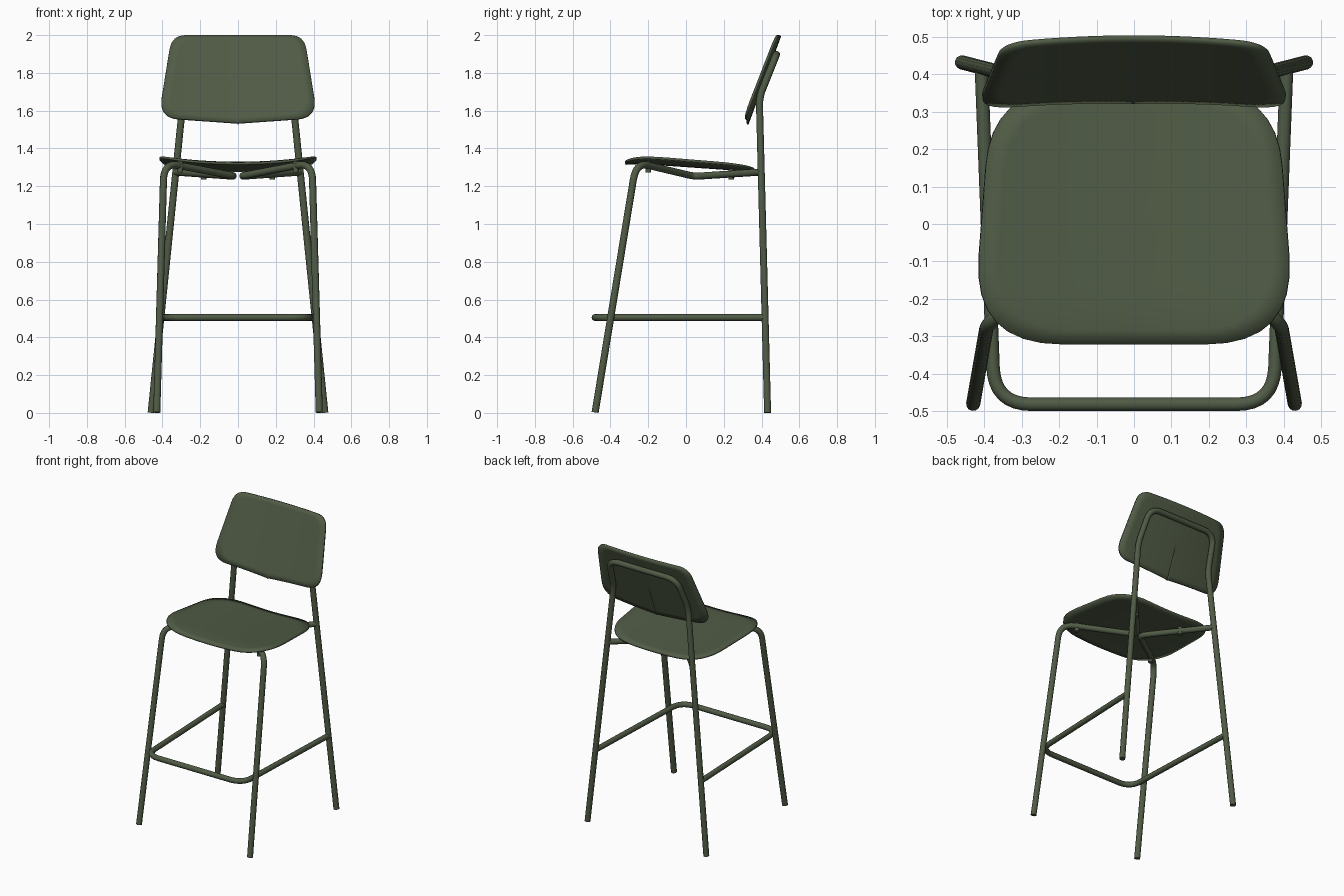
import bpy
import math
from mathutils import Vector

cube = bpy.data.objects.get("Cube")
if cube:
    bpy.data.objects.remove(cube)

# Single olive green finish
olive = bpy.data.materials.new("olive_green")
olive.use_nodes = True
colour = (0.08, 0.105, 0.06, 1)
olive.diffuse_color = colour
bsdf = next(n for n in olive.node_tree.nodes if n.type == 'BSDF_PRINCIPLED')
bsdf.inputs["Base Color"].default_value = colour
bsdf.inputs["Roughness"].default_value = 0.6

TUBE = 0.019


def activate(obj):
    bpy.ops.object.select_all(action='DESELECT')
    obj.select_set(True)
    bpy.context.view_layer.objects.active = obj


def rounded(corners, closed=False, steps=8):
    """Round a polyline; each corner is (point, setback)."""
    pts = [Vector(c[0]) for c in corners]
    out = []
    for i, (p, (_, setback)) in enumerate(zip(pts, corners)):
        if not setback or (not closed and i in (0, len(pts) - 1)):
            out.append(p)
            continue
        a = p + (pts[i - 1] - p).normalized() * setback
        b = p + (pts[(i + 1) % len(pts)] - p).normalized() * setback
        for s in range(steps + 1):
            t = s / steps
            out.append(a * (1 - t) ** 2 + p * 2 * t * (1 - t) + b * t * t)
    return out


def mirrored(corners):
    return [((-p[0], *p[1:]), r) for p, r in reversed(corners)]


def tube(name, corners, radius=TUBE):
    curve = bpy.data.curves.new(name, 'CURVE')
    curve.dimensions = '3D'
    curve.fill_mode = 'FULL'
    curve.bevel_depth = radius
    curve.bevel_resolution = 4
    curve.use_fill_caps = True
    path = rounded(corners)
    spline = curve.splines.new('POLY')
    spline.points.add(len(path) - 1)
    for point, co in zip(spline.points, path):
        point.co = (*co, 1)
    curve.materials.append(olive)
    obj = bpy.data.objects.new(name, curve)
    bpy.context.collection.objects.link(obj)
    activate(obj)
    bpy.ops.object.convert(target='MESH')
    bpy.ops.object.shade_smooth_by_angle(angle=math.radians(40))


def shell(name, half, centre, place, thickness, rings=8):
    """Thin curved panel: concentric rings of an outline, bent by place(u, v)."""
    coarse = rounded(half + mirrored(half), closed=True)
    outline = []
    for a, b in zip(coarse, coarse[1:] + coarse[:1]):
        n = max(1, math.ceil((b - a).length / 0.04))
        outline += [a.lerp(b, k / n) for k in range(n)]
    centre = Vector(centre)
    count = len(outline)
    verts = [place(*centre)]
    faces = []
    for r in range(1, rings + 1):
        verts += [place(*centre.lerp(p, r / rings)) for p in outline]
    for i in range(count):
        j = (i + 1) % count
        faces.append((0, 1 + i, 1 + j))
        for r in range(rings - 1):
            inner, outer = 1 + r * count, 1 + (r + 1) * count
            faces.append((inner + i, outer + i, outer + j, inner + j))
    mesh = bpy.data.meshes.new(name)
    mesh.from_pydata(verts, [], faces)
    mesh.materials.append(olive)
    obj = bpy.data.objects.new(name, mesh)
    bpy.context.collection.objects.link(obj)
    solid = obj.modifiers.new("thickness", 'SOLIDIFY')
    solid.thickness = thickness
    solid.offset = -1
    activate(obj)
    bpy.ops.object.shade_smooth_by_angle(angle=math.radians(40))


# Dished seat, dropping to the back and rolled at the front lip
def seat_surface(x, y):
    lip = 0.7 * max(0, -y - 0.2) ** 2
    return (x, y, 1.314 - 0.07 * y - lip + 0.18 * x * x)


shell("seat", [((0.432, -0.322), 0.24), ((0.38, 0.362), 0.21)],
      (0, 0), seat_surface, 0.013)


# Leaning backrest, wrapped slightly forward at the sides
def back_surface(x, z):
    return (x, 0.322 + 0.37 * (z - 1.54) - 0.16 * x * x, z)


shell("backrest", [((0, 1.535), 0.2), ((0.42, 1.565), 0.11), ((0.35, 2.0), 0.075)],
      (0, 1.78), back_surface, 0.013)

# Rear legs and backrest hoop, one continuous tube
rear = [((0.46, 0.432, 0.001), 0), ((0.289, 0.388, 1.67), 0.05), ((0.262, 0.479, 1.897), 0.08)]
tube("rear_leg_frame", rear + mirrored(rear))

# Front legs running under the seat to the middle and out to the rear legs
for side, label in ((1, "left"), (-1, "right")):
    path = [((0.43, -0.481, 0.003), 0), ((0.392, -0.264, 1.325), 0.095),
            ((0.008, 0.045, 1.252), 0.05), ((0.33, 0.397, 1.275), 0)]
    tube(label + "_front_leg", [((side * p[0], p[1], p[2]), r) for p, r in path])
    # Seat mounting studs
    for spot, x, y, low in (("front", 0.305, -0.2, 1.272), ("rear", 0.182, 0.24, 1.235)):
        top = seat_surface(x, y)[2] - 0.008
        tube(f"{label}_{spot}_seat_stud",
             [((side * x, y, low), 0), ((side * x, y, top), 0)], 0.015)

# U-shaped footrest
rest = [((0.408, 0.418, 0.505), 0), ((0.373, -0.482, 0.505), 0.1)]
tube("footrest", rest + mirrored(rest), 0.018)
